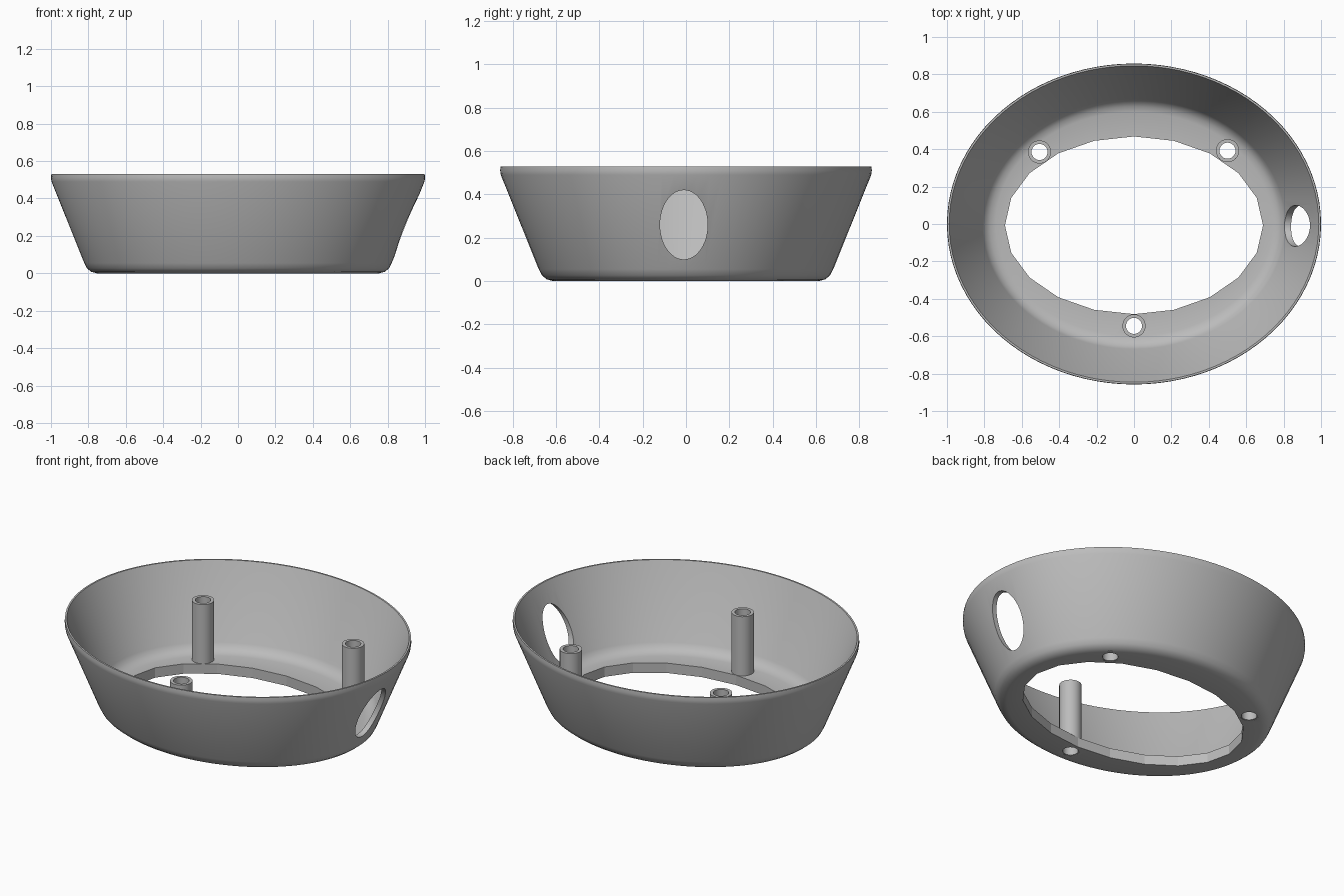
import bpy
import bmesh
from math import cos, sin, pi, radians

cube = bpy.data.objects.get("Cube")
if cube:
    bpy.data.objects.remove(cube, do_unlink=True)

grey = bpy.data.materials.new("plain grey")
grey.use_nodes = True
colour = (0.5, 0.5, 0.5, 1)
grey.diffuse_color = colour
grey.node_tree.nodes["Principled BSDF"].inputs["Base Color"].default_value = colour


def revolve(name, profile, segments, centre=(0, 0), squash=0.0):
    """Sweep a closed (radius, z) profile round z; squash shortens the y radius."""
    bm = bmesh.new()
    rings = []
    for i in range(segments):
        a = 2 * pi * i / segments
        rings.append([bm.verts.new((centre[0] + r * cos(a),
                                    centre[1] + (r - squash) * sin(a), z))
                      for r, z in profile])
    n = len(profile)
    for i in range(segments):
        p, q = rings[i], rings[(i + 1) % segments]
        for j in range(n):
            k = (j + 1) % n
            bm.faces.new((p[j], q[j], q[k], p[k]))
    bmesh.ops.recalc_face_normals(bm, faces=bm.faces)
    return finish(name, bm)


def prism(name, rx, ry, segments, depth):
    """Elliptical prism along z, centred on its origin."""
    bm = bmesh.new()
    bmesh.ops.create_cone(bm, cap_ends=True, segments=segments,
                          radius1=1, radius2=1, depth=depth)
    bmesh.ops.scale(bm, vec=(rx, ry, 1), verts=bm.verts)
    return finish(name, bm)


def finish(name, bm):
    mesh = bpy.data.meshes.new(name)
    bm.to_mesh(mesh)
    bm.free()
    mesh.materials.append(grey)
    obj = bpy.data.objects.new(name, mesh)
    bpy.context.collection.objects.link(obj)
    return obj


def activate(obj):
    bpy.ops.object.select_all(action='DESELECT')
    obj.select_set(True)
    bpy.context.view_layer.objects.active = obj


def cut(obj, cutter):
    cutter.hide_render = True
    mod = obj.modifiers.new("cut", 'BOOLEAN')
    mod.operation = 'DIFFERENCE'
    mod.solver = 'EXACT'
    mod.object = cutter
    activate(obj)
    bpy.ops.object.modifier_apply(modifier=mod.name)
    bpy.data.objects.remove(cutter, do_unlink=True)


# Oval shell: floor, rounded foot, flared wall, thin rim
shell_profile = [(0.4, 0), (0.755, 0), (0.785, 0.008), (0.808, 0.027), (0.822, 0.055),
                 (0.997, 0.49), (1.0, 0.51), (0.998, 0.53), (0.988, 0.53),
                 (0.81, 0.11), (0.795, 0.085), (0.77, 0.068), (0.74, 0.06), (0.4, 0.06)]
shell = revolve("oval_shell", shell_profile, 96, squash=0.142)

# Faceted floor opening
opening = prism("opening_cutter", 0.69, 0.475, 20, 0.4)
opening.location.y = -0.007
cut(shell, opening)

# Oval port through the +x wall
port = prism("port_cutter", 0.16, 0.11, 48, 0.6)
port.rotation_euler.y = radians(90)
port.location = (0.9, -0.01, 0.26)
cut(shell, port)

# Hollow screw posts, open through the floor
posts = {"back_right_post": (-0.505, 0.385),
         "back_left_post": (0.5, 0.392),
         "front_post": (0, -0.545)}
parts = [shell]
for name, (x, y) in posts.items():
    drill = prism("drill_cutter", 0.05, 0.05, 24, 0.4)
    drill.location = (x, y, 0)
    cut(shell, drill)
    tube = [(0.043, 0.001), (0.062, 0.001), (0.062, 0.42), (0.043, 0.42)]
    parts.append(revolve(name, tube, 24, (x, y)))

for part in parts:
    activate(part)
    bpy.ops.object.shade_smooth_by_angle(angle=radians(30))

# Keep the faceted opening edges flat
for poly in shell.data.polygons:
    c = poly.center
    if abs(poly.normal.z) < 0.1 and c.z < 0.06 and abs(c.x) < 0.7 and abs(c.y) < 0.5:
        poly.use_smooth = False
